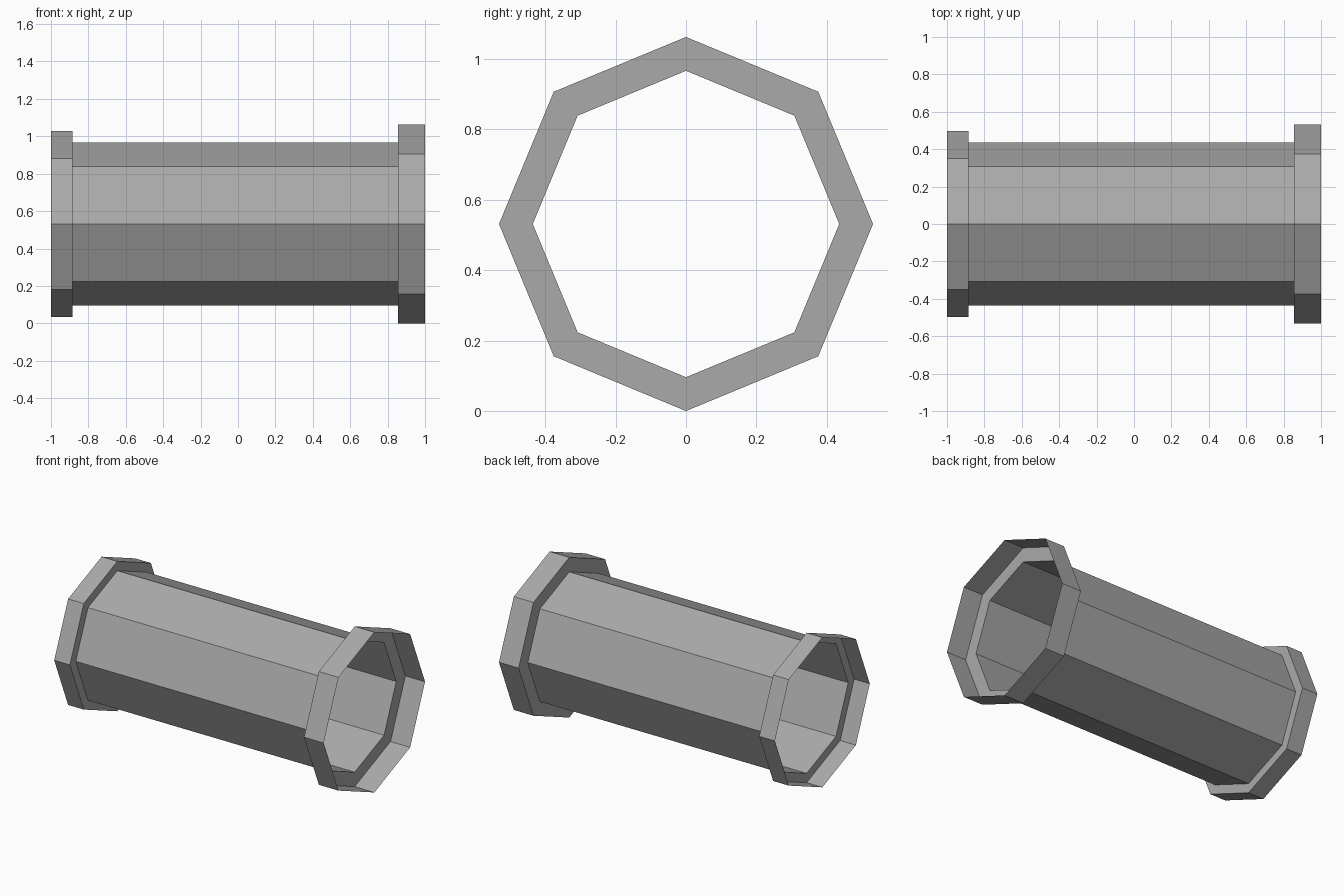
import bpy
import bmesh
from math import cos, sin, tau

cube = bpy.data.objects.get("Cube")
if cube:
    bpy.data.objects.remove(cube, do_unlink=True)

SIDES = 8
TUBE_R = 0.435
AXIS_Z = 0.531

grey = bpy.data.materials.new("pipe_grey")
grey.use_nodes = True
colour = (0.4, 0.4, 0.4, 1)
grey.diffuse_color = colour
grey.node_tree.nodes["Principled BSDF"].inputs["Base Color"].default_value = colour


def sweep(name, profile):
    """Open octagonal shell around the x axis from (x, radius) points."""
    bm = bmesh.new()
    rings = [[bm.verts.new((x, r * cos(tau * i / SIDES), r * sin(tau * i / SIDES)))
              for i in range(SIDES)] for x, r in profile]
    for a, b in zip(rings, rings[1:]):
        for i in range(SIDES):
            j = (i + 1) % SIDES
            bm.faces.new((a[i], a[j], b[j], b[i]))
    # Profiles run towards +x, so reverse to face outwards
    bmesh.ops.reverse_faces(bm, faces=bm.faces[:])
    bm.normal_update()
    if sum(f.normal.dot(f.calc_center_median()) for f in bm.faces
           if abs(f.normal.x) < 0.5) < 0:
        bmesh.ops.reverse_faces(bm, faces=bm.faces[:])
    mesh = bpy.data.meshes.new(name)
    bm.to_mesh(mesh)
    bm.free()
    mesh.materials.append(grey)
    obj = bpy.data.objects.new(name, mesh)
    obj.location.z = AXIS_Z
    bpy.context.collection.objects.link(obj)
    return obj


# Thin tube, open at both ends
sweep("pipe_tube", [(-0.885, TUBE_R), (0.856, TUBE_R)])

# Open collars, each with a step down to the tube
sweep("small_collar", [(-1, 0.497), (-0.885, 0.497), (-0.885, TUBE_R)])
sweep("large_collar", [(0.856, TUBE_R), (0.856, 0.531), (1, 0.531)])
